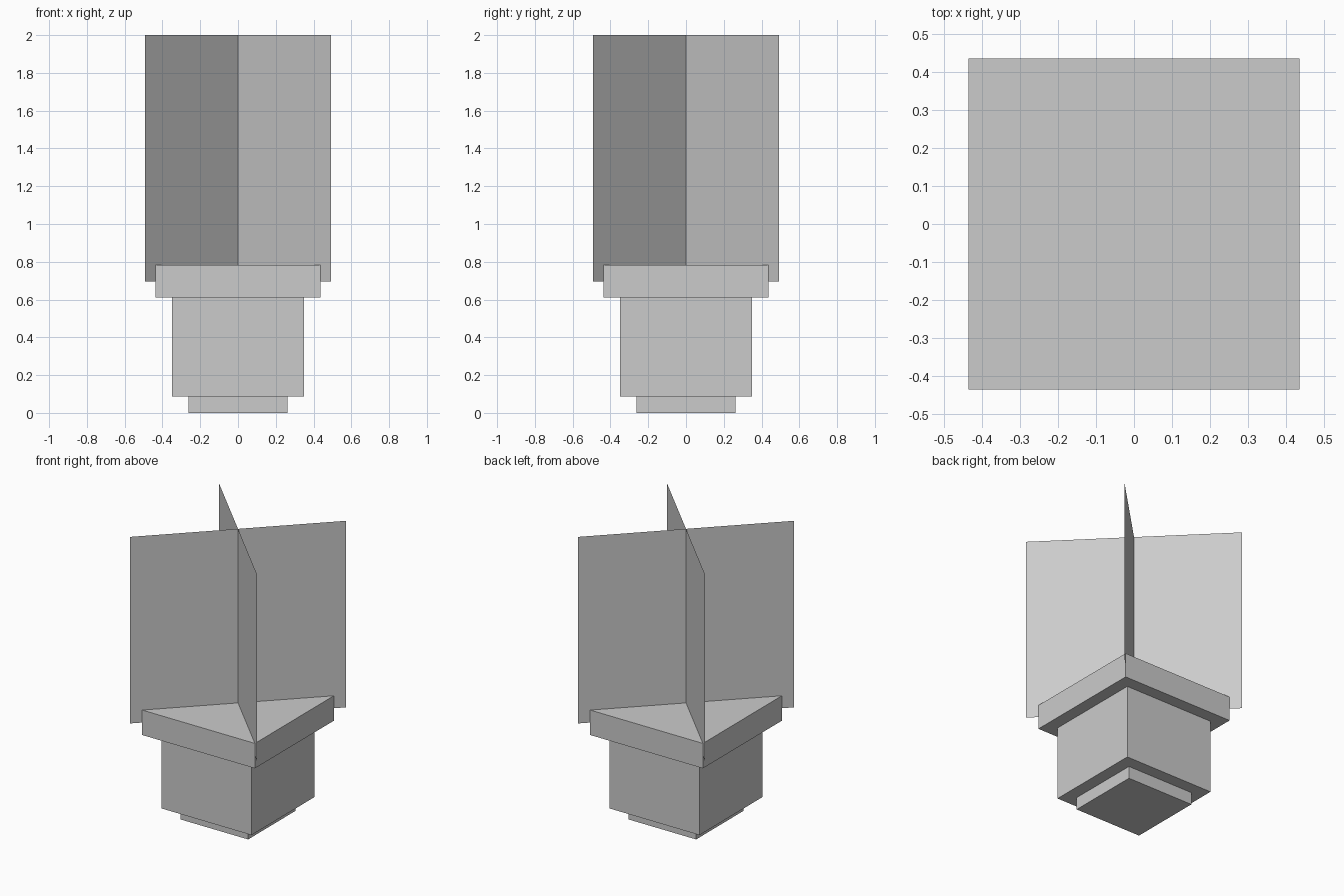
import bpy
import bmesh
from math import radians
from mathutils import Matrix

if "Cube" in bpy.data.objects:
    bpy.data.objects.remove(bpy.data.objects["Cube"])

U = 2 / 22.96  # one block of the model's regular step size


def box(name, half, z0, z1):
    bm = bmesh.new()
    bmesh.ops.create_cube(bm, size=1, matrix=Matrix.Translation((0, 0, (z0 + z1) / 2))
                          @ Matrix.Diagonal((half * 2, half * 2, z1 - z0, 1)))
    finish(name, bm)


def leaf_sheet(name, half, z0, z1, angle):
    # Flat upright sheet turned about the vertical axis
    bm = bmesh.new()
    corners = [(-half, 0, z0), (half, 0, z0), (half, 0, z1), (-half, 0, z1)]
    bm.faces.new([bm.verts.new(c) for c in corners])
    bm.transform(Matrix.Rotation(radians(angle), 4, 'Z'))
    finish(name, bm)


def finish(name, bm):
    mesh = bpy.data.meshes.new(name)
    bm.to_mesh(mesh)
    bm.free()
    bpy.context.collection.objects.link(bpy.data.objects.new(name, mesh))


# Stepped square pot
box("pot_foot", 3 * U, 0, U)
box("pot_body", 4 * U, U, 7 * U)
box("pot_rim", 5 * U, 7 * U, 9 * U)

# Two crossed plant sheets on the diagonals, rooted inside the rim
for name, angle in (("plant_sheet_a", 45), ("plant_sheet_b", -45)):
    leaf_sheet(name, 0.492 * 2 ** 0.5, 8 * U, 2.0, angle)
